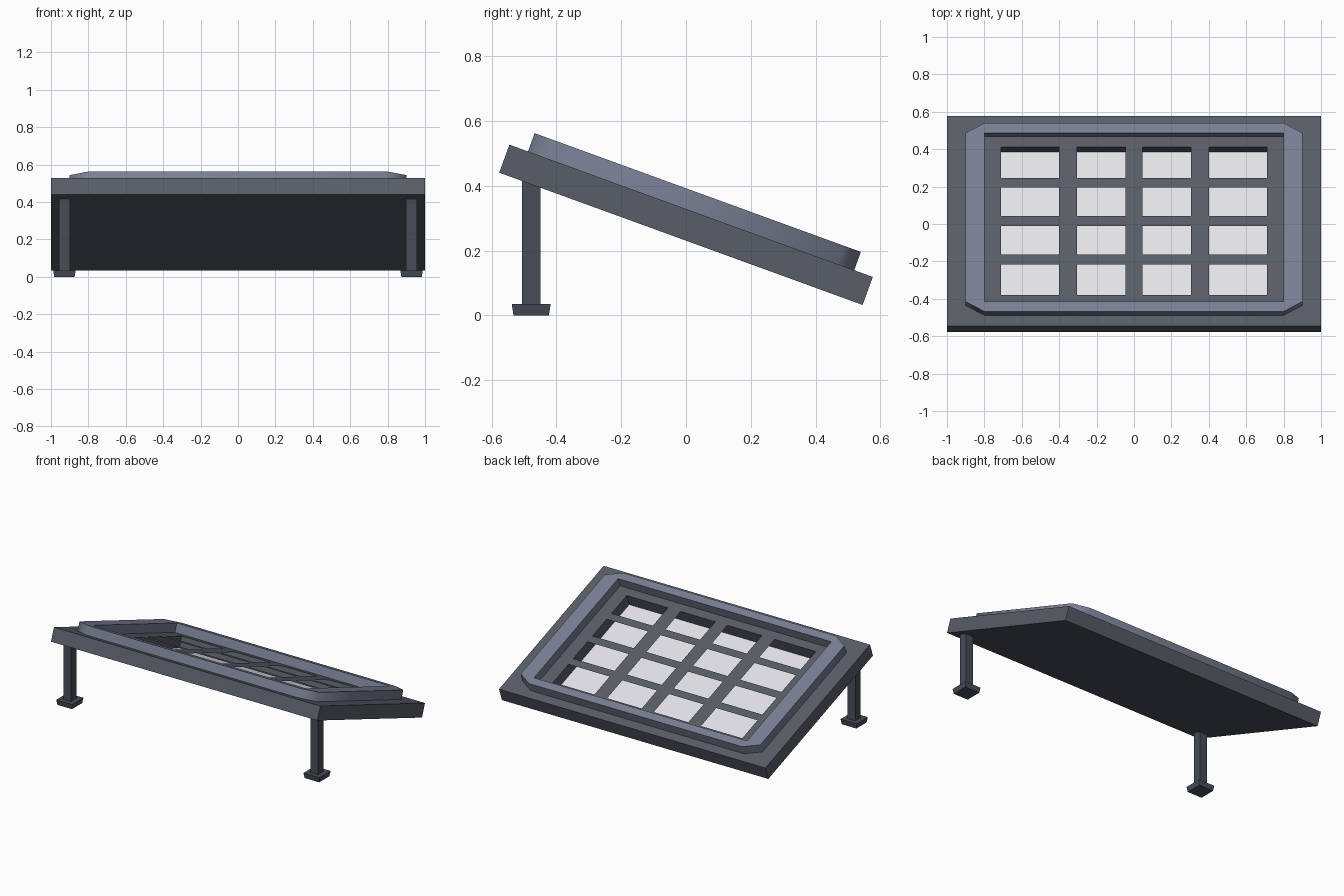
import bpy
import bmesh
import math
from mathutils import Matrix, Vector

cube = bpy.data.objects.get("Cube")
if cube:
    bpy.data.objects.remove(cube, do_unlink=True)

TILT = math.radians(-20)
CENTRE = Vector((0, 0, 0.28))
HALF_W, HALF_L, HALF_T = 1.0, 0.597, 0.046
FRAME_X, FRAME_Y = (0.8, 0.9), (0.48, 0.536)
CELL_X = (0.045, 0.305, 0.40, 0.71)
CELL_Y = (0.028, 0.191, 0.246, 0.42)
FLOOR = -0.03


def material(name, rgb):
    m = bpy.data.materials.new(name)
    m.use_nodes = True
    m.diffuse_color = (*rgb, 1)
    m.node_tree.nodes["Principled BSDF"].inputs["Base Color"].default_value = (*rgb, 1)
    return m


body_grey = material("body grey", (0.098, 0.109, 0.137))
frame_blue = material("frame blue grey", (0.19, 0.215, 0.296))
leg_grey = material("leg dark grey", (0.062, 0.073, 0.096))
sheet_white = material("sheet white", (0.80, 0.79, 0.82))


def finish(name, bm, mats, tilted=False):
    me = bpy.data.meshes.new(name)
    bm.to_mesh(me)
    bm.free()
    for m in mats:
        me.materials.append(m)
    ob = bpy.data.objects.new(name, me)
    bpy.context.collection.objects.link(ob)
    if tilted:
        ob.location = CENTRE
        ob.rotation_euler.x = TILT
    return ob


def mirrored(values):
    return [-v for v in reversed(values)] + list(values)


def add_box(bm, size, centre):
    mat = Matrix.Translation(centre) @ Matrix.Diagonal((*size, 1))
    verts = bmesh.ops.create_cube(bm, size=1, matrix=mat)["verts"]
    return list({f for v in verts for f in v.link_faces})


def add_sheet(bm, xs, ys, z, keep, clip_corners=False):
    """Flat sheet split along xs and ys; keep(i, j) picks the faces."""
    v = [[bm.verts.new((x, y, z)) for y in ys] for x in xs]
    nx, ny = len(xs) - 1, len(ys) - 1
    faces = []
    for i in range(nx):
        for j in range(ny):
            if not keep(i, j):
                continue
            ring = [(i, j), (i + 1, j), (i + 1, j + 1), (i, j + 1)]
            if clip_corners:
                ring = [(a, b) for a, b in ring if not (a in (0, nx) and b in (0, ny))]
            faces.append(bm.faces.new([v[a][b] for a, b in ring]))
    bmesh.ops.delete(bm, geom=[w for row in v for w in row if not w.link_faces], context="VERTS")
    return faces


# Tilted slab: open-topped box closed by a thin lattice over a cavity
bm = bmesh.new()
shell = add_box(bm, (2 * HALF_W, 2 * HALF_L, 2 * HALF_T), (0, 0, 0))
pocket = add_box(bm, (2 * CELL_X[-1], 2 * CELL_Y[-1], HALF_T - FLOOR),
                 (0, 0, (HALF_T + FLOOR) / 2))
bm.normal_update()
lids = [f for f in shell + pocket if f.normal.z > 0.5]
for f in pocket:
    if f.normal.z < -0.5:
        f.material_index = 1
bmesh.ops.reverse_faces(bm, faces=[f for f in pocket if f not in lids])
bmesh.ops.delete(bm, geom=lids, context="FACES_ONLY")
add_sheet(bm, mirrored((*CELL_X, HALF_W)), mirrored((*CELL_Y, HALF_L)), HALF_T,
          lambda i, j: not (i % 2 and j % 2) or i in (0, 8) or j in (0, 8))
finish("lattice_panel", bm, [body_grey, sheet_white], True)

# Raised rim with clipped outer corners
bm = bmesh.new()
faces = add_sheet(bm, mirrored(FRAME_X), mirrored(FRAME_Y), HALF_T - 0.005,
                  lambda i, j: (i, j) != (1, 1), clip_corners=True)
raised = bmesh.ops.extrude_face_region(bm, geom=faces, use_keep_orig=True)["geom"]
bmesh.ops.translate(bm, vec=(0, 0, 0.065),
                    verts=[g for g in raised if isinstance(g, bmesh.types.BMVert)])
bmesh.ops.recalc_face_normals(bm, faces=bm.faces)
for f in bm.faces:
    f.smooth = True
rim = finish("raised_rim", bm, [frame_blue], True)
rim.data.set_sharp_from_angle(angle=math.radians(65))

# Front legs with flared feet
for side, x in (("left", 0.928), ("right", -0.928)):
    bm = bmesh.new()
    add_box(bm, (0.057, 0.057, 0.39), (x, -0.478, 0.228))
    finish(side + "_leg", bm, [leg_grey])

    bm = bmesh.new()
    add_box(bm, (0.12, 0.12, 0.035), (x, -0.478, 0.0175))
    low = [v for v in bm.verts if v.co.z < 0.01]
    bmesh.ops.scale(bm, vec=(0.91, 0.91, 1), verts=low,
                    space=Matrix.Translation((-x, 0.478, 0)))
    finish(side + "_foot", bm, [leg_grey])
